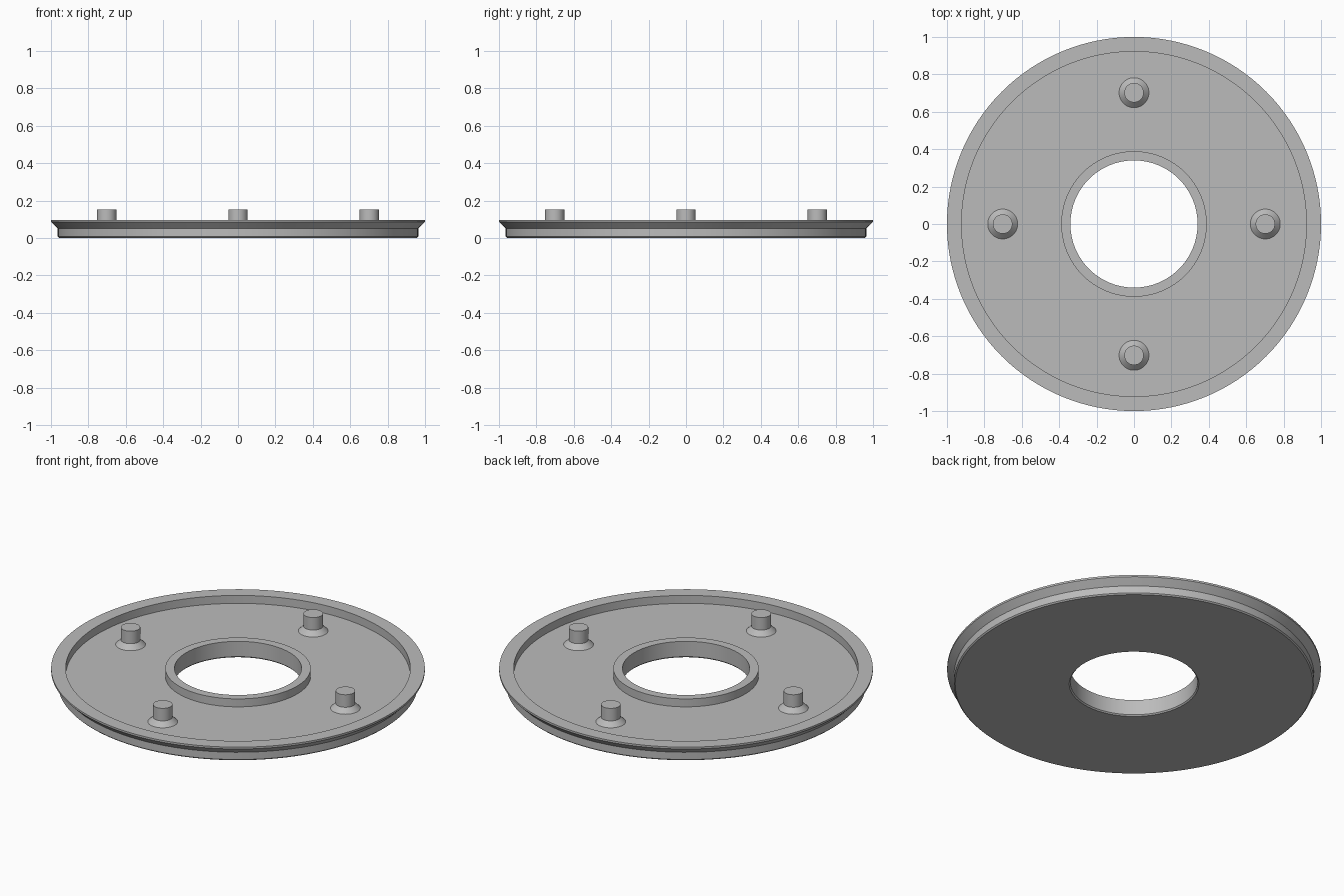
import bpy, bmesh, math
from mathutils import Matrix, Vector

cube = bpy.data.objects.get("Cube")
if cube:
    bpy.data.objects.remove(cube, do_unlink=True)

grey = bpy.data.materials.new("plain grey")
grey.use_nodes = True
grey.diffuse_color = (0.5, 0.5, 0.5, 1)
grey.node_tree.nodes["Principled BSDF"].inputs["Base Color"].default_value = (0.5, 0.5, 0.5, 1)


def lathe(name, profile, sides, closed, location=(0, 0, 0)):
    """Spin an (r, z) profile round the vertical axis."""
    bm = bmesh.new()
    verts = [bm.verts.new((r, 0, z)) for r, z in profile]
    pairs = list(zip(verts, verts[1:]))
    if closed:
        pairs.append((verts[-1], verts[0]))
    edges = [bm.edges.new(p) for p in pairs]
    bmesh.ops.spin(bm, geom=verts + edges, cent=(0, 0, 0), axis=(0, 0, 1),
                   angle=math.tau, steps=sides, use_merge=True)
    bmesh.ops.remove_doubles(bm, verts=bm.verts, dist=1e-5)
    bmesh.ops.recalc_face_normals(bm, faces=bm.faces)
    mesh = bpy.data.meshes.new(name)
    bm.to_mesh(mesh)
    bm.free()
    mesh.materials.append(grey)
    obj = bpy.data.objects.new(name, mesh)
    obj.location = location
    bpy.context.collection.objects.link(obj)
    bpy.ops.object.select_all(action='DESELECT')
    obj.select_set(True)
    bpy.context.view_layer.objects.active = obj
    bpy.ops.object.shade_smooth_by_angle(angle=math.radians(25))
    return obj


floor_z, rim_z = 0.05, 0.097

# Dished plate with flared outer rim and raised collar round the hole
lathe("flanged_plate", [
    (0.347, 0), (0.957, 0), (0.964, 0.007), (0.964, 0.05),   # underside and wall
    (1.0, 0.086), (1.0, rim_z), (0.922, rim_z),              # flared rim
    (0.922, floor_z), (0.389, floor_z),                      # floor
    (0.389, rim_z), (0.34, rim_z), (0.34, 0.007),            # collar and bore
], 128, True)

# Four studs with conical feet
for i, side in enumerate(("left", "back", "right", "front")):
    spot = Matrix.Rotation(i * math.pi / 2, 3, 'Z') @ Vector((0.702, 0, 0))
    lathe(side + "_stud", [(0, 0.152), (0.052, 0.152), (0.052, floor_z + 0.028),
                           (0.08, floor_z), (0, floor_z)], 48, False, spot)
